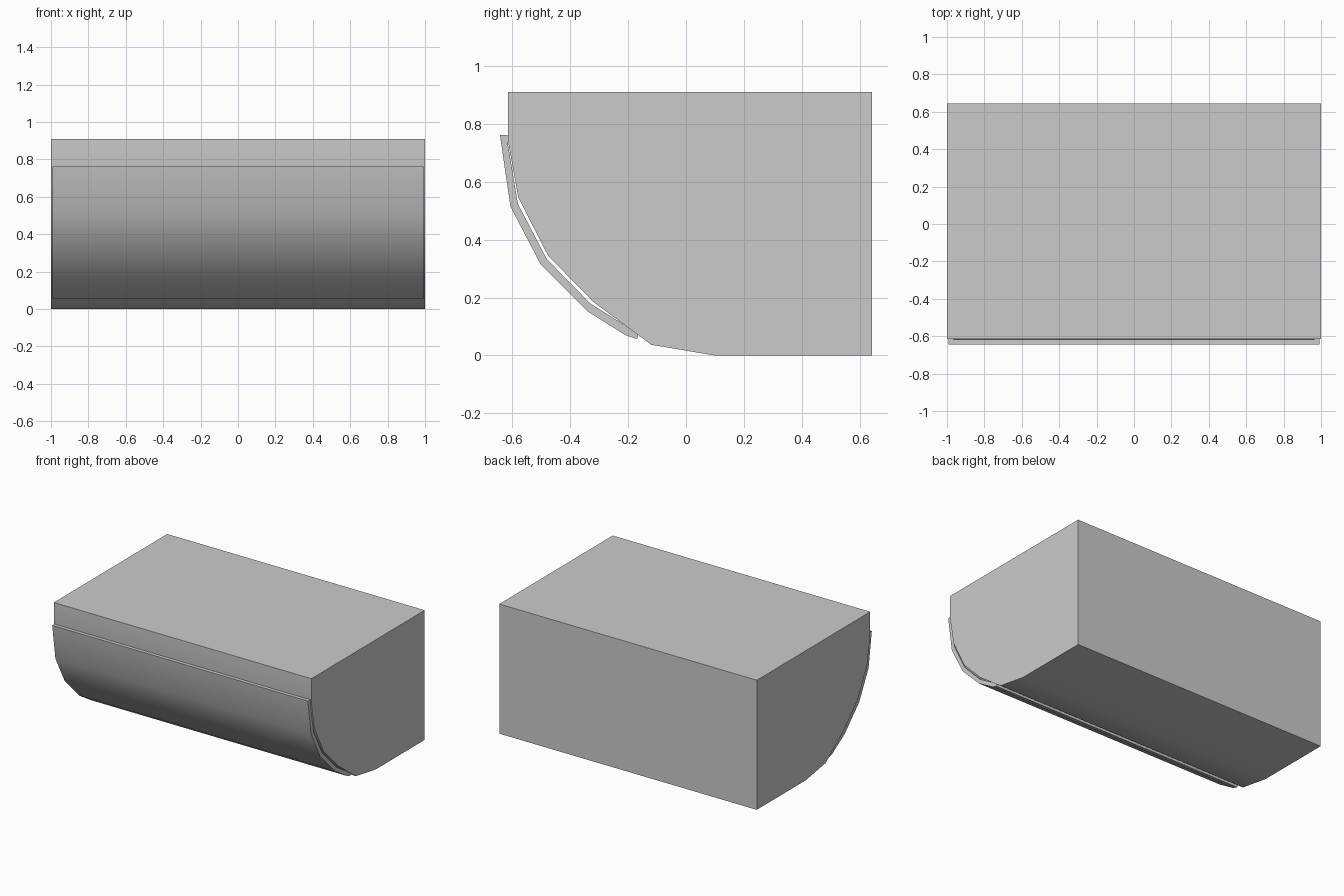
import bpy, bmesh, math

if "Cube" in bpy.data.objects:
    bpy.data.objects.remove(bpy.data.objects["Cube"])


def extrude_profile(name, points, half_width, smooth=None):
    """Extrude a closed (y, z) profile symmetrically along x."""
    bm = bmesh.new()
    face = bm.faces.new([bm.verts.new((-half_width, y, z)) for y, z in points])
    ext = bmesh.ops.extrude_face_region(bm, geom=[face])
    verts = [v for v in ext["geom"] if isinstance(v, bmesh.types.BMVert)]
    bmesh.ops.translate(bm, verts=verts, vec=(2 * half_width, 0, 0))
    bmesh.ops.recalc_face_normals(bm, faces=bm.faces)
    mesh = bpy.data.meshes.new(name)
    bm.to_mesh(mesh)
    bm.free()
    obj = bpy.data.objects.new(name, mesh)
    bpy.context.collection.objects.link(obj)
    if smooth:
        bpy.ops.object.select_all(action='DESELECT')
        obj.select_set(True)
        bpy.context.view_layer.objects.active = obj
        bpy.ops.object.shade_smooth_by_angle(angle=math.radians(smooth))
    return obj


# Main housing: flat back, top and base with a curved front underside
extrude_profile("housing", [
    (0.643, 0), (0.643, 0.91), (-0.615, 0.91), (-0.615, 0.74),
    (-0.58, 0.547), (-0.477, 0.345), (-0.32, 0.185), (-0.12, 0.037), (0.10, 0),
], 1.0, smooth=35)

# Curved front cover sitting just off the housing
outer = [(-0.643, 0.762), (-0.607, 0.515), (-0.503, 0.316),
         (-0.341, 0.153), (-0.207, 0.069), (-0.169, 0.057)]
inner = [(-0.164, 0.075), (-0.331, 0.18), (-0.481, 0.333),
         (-0.581, 0.524), (-0.618, 0.745), (-0.618, 0.762)]
extrude_profile("front_cover", outer + inner, 0.993, smooth=35)

# Small mounting tabs closing the gap at the cover's upper corners
for side, x in (("left", -0.979), ("right", 0.979)):
    tab = extrude_profile("cover_tab_" + side, [
        (-0.63, 0.761), (-0.63, 0.737), (-0.612, 0.737), (-0.612, 0.761)], 0.0135)
    tab.location.x = x
